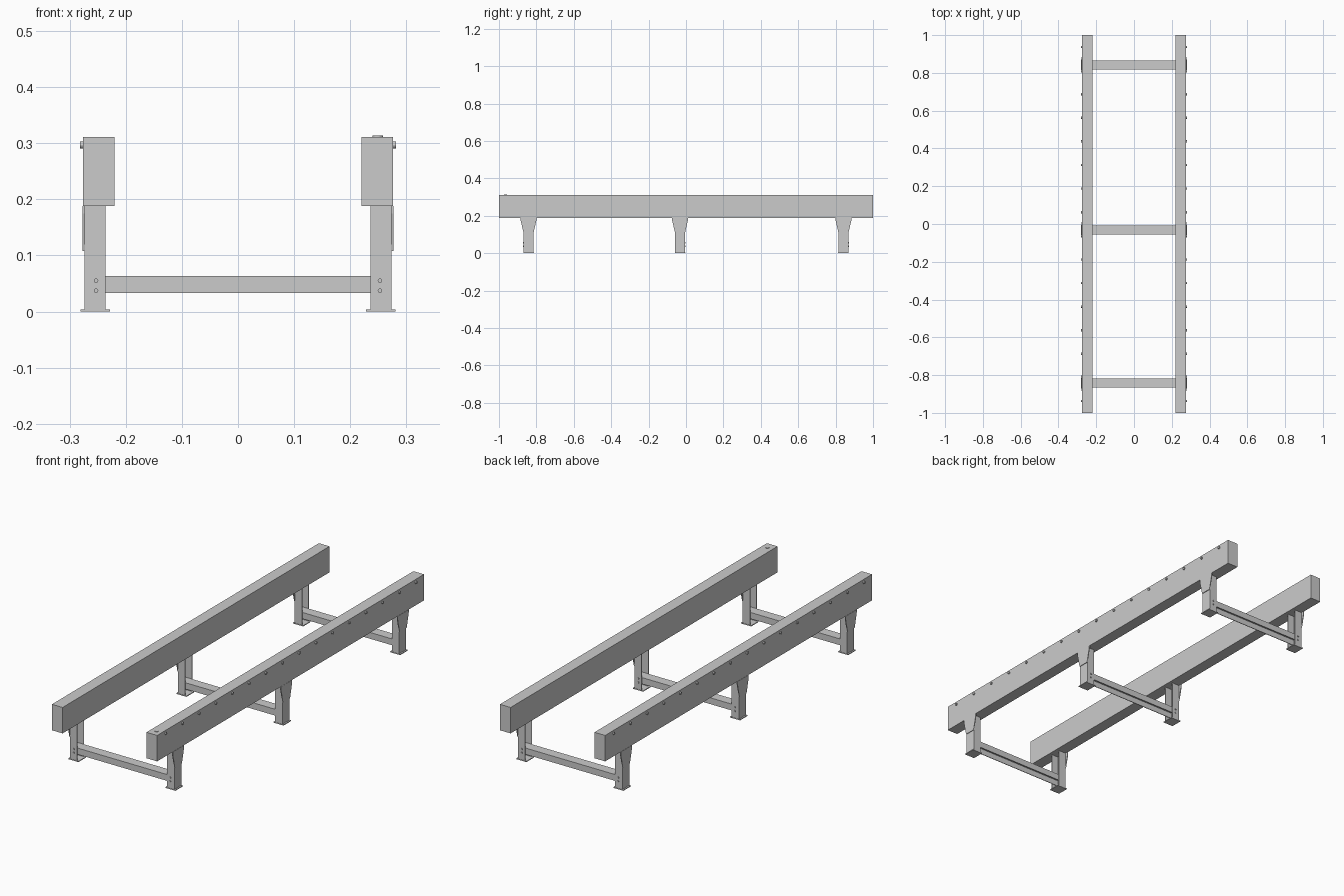
import bpy, bmesh, math
from mathutils import Matrix

if "Cube" in bpy.data.objects:
    bpy.data.objects.remove(bpy.data.objects["Cube"])


def finish(name, bm):
    bmesh.ops.recalc_face_normals(bm, faces=bm.faces)
    me = bpy.data.meshes.new(name)
    bm.to_mesh(me)
    bm.free()
    ob = bpy.data.objects.new(name, me)
    bpy.context.collection.objects.link(ob)
    return ob


def box(name, x, y, z):
    bm = bmesh.new()
    bmesh.ops.create_cube(bm, size=1)
    for v in bm.verts:
        for i, (a, b) in enumerate((sorted(x), sorted(y), sorted(z))):
            v.co[i] = a if v.co[i] < 0 else b
    return finish(name, bm)


def prism(name, pts, axis, a, b):
    """Extrude a closed 2D profile along an axis from a to b."""
    place = {'x': lambda p, t: (t, p[0], p[1]),
             'z': lambda p, t: (p[0], p[1], t)}[axis]
    bm = bmesh.new()
    face = bm.faces.new([bm.verts.new(place(p, a)) for p in pts])
    ext = bmesh.ops.extrude_face_region(bm, geom=[face])
    for v in ext['geom']:
        if isinstance(v, bmesh.types.BMVert):
            v.co['xyz'.index(axis)] = b
    return finish(name, bm)


def bolts(name, centres, axis, r, depth, sides=12):
    bm = bmesh.new()
    rot = {'x': Matrix.Rotation(math.pi / 2, 4, 'Y'),
           'y': Matrix.Rotation(math.pi / 2, 4, 'X'), 'z': Matrix()}[axis]
    for c in centres:
        bmesh.ops.create_cone(bm, cap_ends=True, segments=sides, radius1=r, radius2=r,
                              depth=depth, matrix=Matrix.Translation(c) @ rot)
    return finish(name, bm)


FRAMES = [("front", -0.842, -1), ("middle", -0.032, 1), ("back", 0.842, 1)]
H = 0.0265   # half depth of a leg
T = 0.003    # sheet thickness

for side, s in (("left", -1), ("right", 1)):
    # Long box beam with a row of screws on the outer face
    box(side + "_beam", (s * 0.22, s * 0.276), (-1, 1), (0.188, 0.311))
    rows = [(s * 0.277, -0.9375 + 0.125 * i, 0.297) for i in range(16)]
    bolts(side + "_beam_screws", rows, 'x', 0.006, 0.009)

    for pos, y, out in FRAMES:
        tag = f"{pos}_{side}_"
        # Channel leg, open towards the centre
        xo, xi = s * 0.274, s * 0.236
        prism(tag + "leg",
              [(xi, y - H), (xo, y - H), (xo, y + H), (xi, y + H),
               (xi, y + H - T), (xo - s * T, y + H - T),
               (xo - s * T, y - H + T), (xi, y - H + T)], 'z', 0.003, 0.188)
        # Flared bracket plate under the beam
        prism(tag + "flared_plate",
              [(y - H, 0.108), (y + H, 0.108), (y + 0.042, 0.175), (y + 0.042, 0.188),
               (y - 0.042, 0.188), (y - 0.042, 0.175)], 'x', s * 0.273, s * 0.277)
        # Foot plate
        box(tag + "foot", (s * 0.228, s * 0.281), (y - 0.028, y + 0.028), (0, 0.004))
        # Bolts holding the crossbar
        bolts(tag + "leg_bolts", [(s * 0.253, y + out * H, z) for z in (0.037, 0.055)],
              'y', 0.004, 0.008)

# Crossbars: channels open at the bottom
for pos, y, out in FRAMES:
    w = H - T
    prof = [(y - w, 0.033), (y - w, 0.063), (y + w, 0.063), (y + w, 0.033),
            (y + w - 0.003, 0.033), (y + w - 0.003, 0.06),
            (y - w + 0.003, 0.06), (y - w + 0.003, 0.033)]
    prism(pos + "_crossbar", prof, 'x', -0.268, 0.268)

# Small round level on top of the right beam
bolts("level_indicator", [(0.249, -0.965, 0.311)], 'z', 0.009, 0.005, 24)
